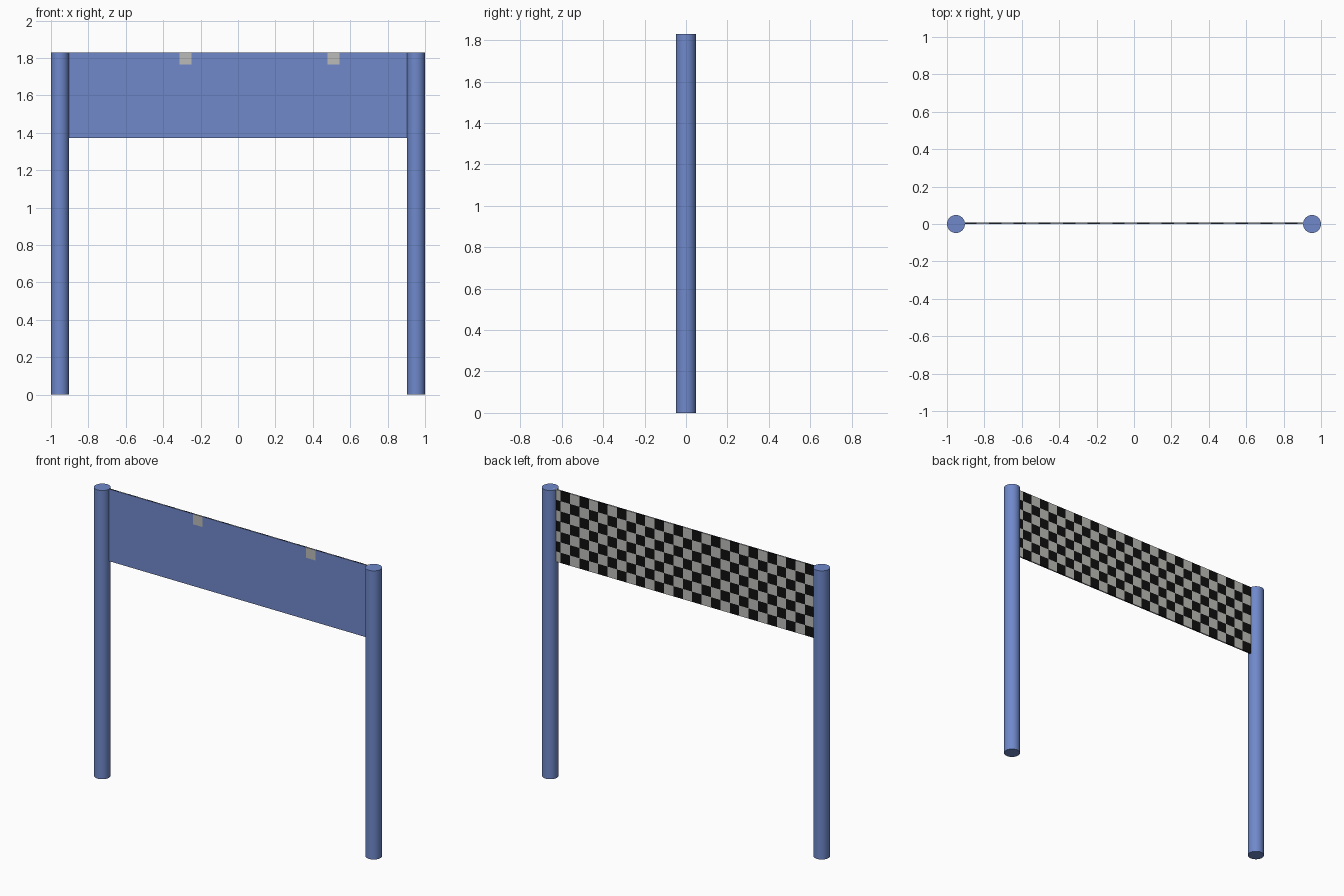
import bpy
import bmesh

if "Cube" in bpy.data.objects:
    bpy.data.objects.remove(bpy.data.objects["Cube"])

HEIGHT, R, POST_X = 1.83, 0.048, 0.952
COLS, ROWS, X0, X1, Z0 = 28, 7, -0.907, 0.939, 1.373
CW, CH = (X1 - X0) / COLS, (HEIGHT - Z0) / ROWS


def material(name, rgb):
    m = bpy.data.materials.new(name)
    m.diffuse_color = (*rgb, 1)
    m.use_nodes = True
    m.node_tree.nodes["Principled BSDF"].inputs["Base Color"].default_value = m.diffuse_color
    return m


blue = material("blue", (0.16, 0.25, 0.6))
black = material("black", (0.005, 0.005, 0.005))
white = material("white", (0.5, 0.5, 0.48))


def box(bm, x0, x1, y0, y1, z0, z1, mat=0):
    vs = bmesh.ops.create_cube(bm, size=1)["verts"]
    for v in vs:
        v.co = (x1 if v.co.x > 0 else x0, y1 if v.co.y > 0 else y0, z1 if v.co.z > 0 else z0)
    for f in {f for v in vs for f in v.link_faces}:
        f.material_index = mat


def finish(bm, name, mats):
    me = bpy.data.meshes.new(name)
    bm.to_mesh(me)
    bm.free()
    for m in mats:
        me.materials.append(m)
    bpy.context.collection.objects.link(bpy.data.objects.new(name, me))


# Round posts
for side, name in ((-1, "left_post"), (1, "right_post")):
    bpy.ops.mesh.primitive_cylinder_add(vertices=32, radius=R, depth=HEIGHT,
                                        location=(side * POST_X, 0, HEIGHT / 2))
    post = bpy.context.object
    post.name = name
    post.data.materials.append(blue)
    bpy.ops.object.shade_smooth_by_angle()

# Plain front of the banner
bm = bmesh.new()
box(bm, -0.93, 0.93, 0, 0.002, Z0, HEIGHT)
finish(bm, "banner_front", [blue])

# Checkered back of the banner
bm = bmesh.new()
for c in range(COLS):
    for r in range(ROWS):
        x, z = X0 + c * CW, Z0 + r * CH
        box(bm, x, x + CW, 0.002, 0.009, z, z + CH, (c + r) % 2)
finish(bm, "checkered_back", [black, white])

# Two light patches on the front top edge
bm = bmesh.new()
for c in (9, 21):
    x = X0 + c * CW
    box(bm, x, x + CW, -0.001, 0.001, HEIGHT - CH, HEIGHT)
finish(bm, "front_patches", [white])
